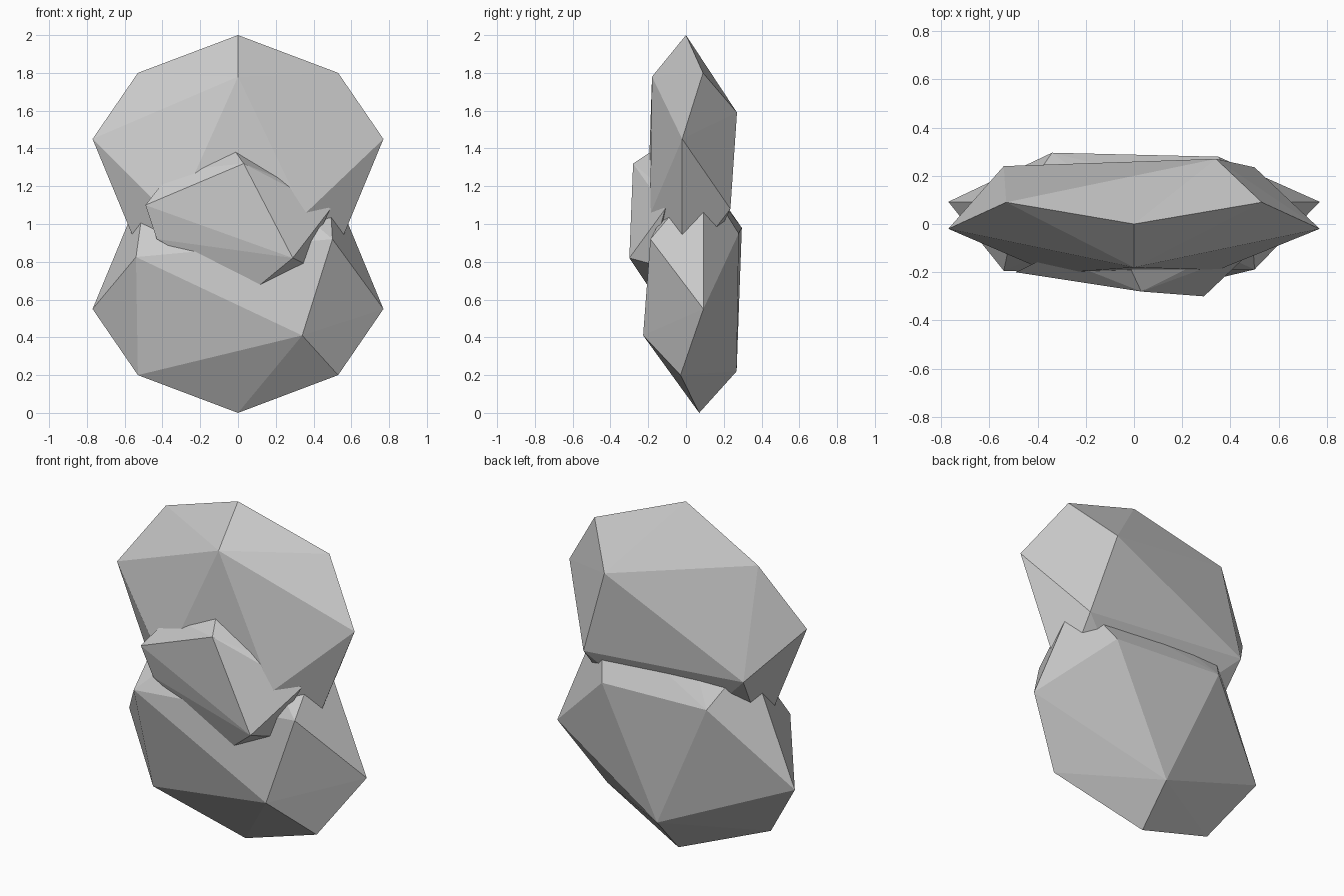
import bpy
import bmesh

cube = bpy.data.objects.get("Cube")
if cube:
    bpy.data.objects.remove(cube, do_unlink=True)

grey = bpy.data.materials.new("stone_grey")
grey.use_nodes = True
colour = (0.6, 0.6, 0.6, 1)
grey.diffuse_color = colour
grey.node_tree.nodes["Principled BSDF"].inputs["Base Color"].default_value = colour


def stone(name, points):
    """Make a faceted stone as the convex hull of its corner points."""
    bm = bmesh.new()
    for p in points:
        bm.verts.new(p)
    hull = bmesh.ops.convex_hull(bm, input=bm.verts)
    loose = {v for v in hull["geom_interior"] + hull["geom_unused"]
             if isinstance(v, bmesh.types.BMVert)}
    bmesh.ops.delete(bm, geom=list(loose), context="VERTS")
    bmesh.ops.recalc_face_normals(bm, faces=bm.faces)
    mesh = bpy.data.meshes.new(name)
    bm.to_mesh(mesh)
    bm.free()
    mesh.materials.append(grey)
    obj = bpy.data.objects.new(name, mesh)
    bpy.context.collection.objects.link(obj)
    return obj


# Corners of the large stone: crown, front, back and buried base
rim = [(s * x, y, z) for s in (-1, 1)
       for x, y, z in ((0.53, 0.09, 1.8), (0.77, -0.02, 1.45), (0.48, -0.02, 0.75))]
crown = [(0, 0, 2), (0, -0.18, 1.78)]
front = [(0.35, -0.19, 1.05), (-0.34, -0.205, 1.02)]
back = [(0.34, 0.27, 1.59), (-0.54, 0.24, 1.175), (0.5, 0.235, 1.08)]
base = [(0, 0.03, 0.65)]
corners = rim + crown + front + back + base

# Upper stone, and the lower one turned over and slightly thicker
stone("upper_stone", corners)
stone("lower_stone", [(x, 0.07 - 1.1 * y, 2 - z) for x, y, z in corners])

# Small chip wedged into the front
stone("front_chip", [
    (-0.49, -0.2, 1.1), (0.03, -0.28, 1.32), (0.29, -0.3, 0.82),
    (-0.35, -0.13, 1.28), (-0.04, -0.13, 1.42), (0.27, -0.16, 1.22),
    (0.49, -0.11, 1.08), (0.35, -0.19, 0.79), (0.07, -0.18, 0.64),
    (-0.43, -0.17, 0.92), (0, 0, 1)])
